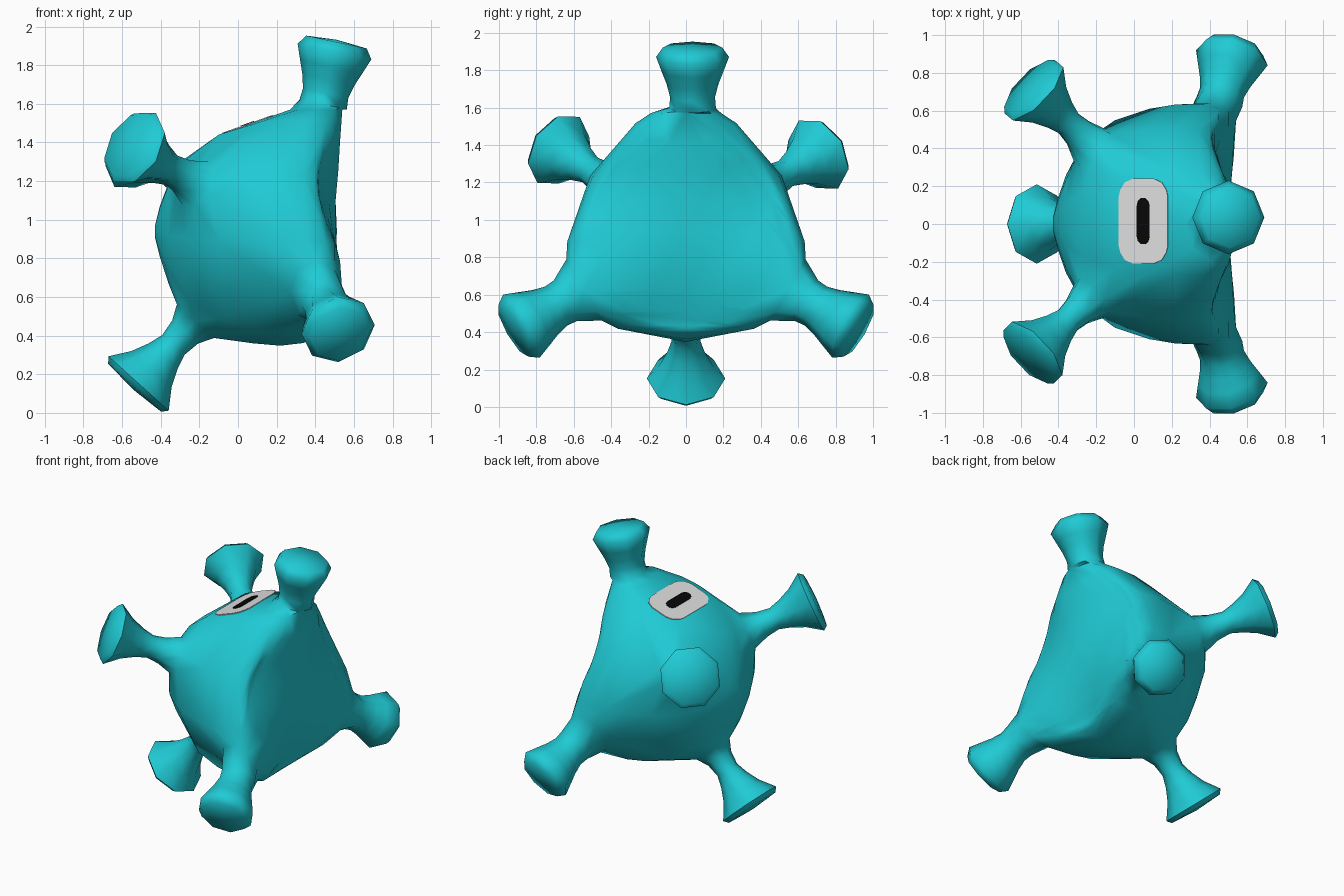
import bpy, bmesh, math
from mathutils import Vector, Matrix

cube = bpy.data.objects.get("Cube")
if cube:
    bpy.data.objects.remove(cube, do_unlink=True)

CZ = 0.94  # height of the body's long axis, which runs along x


def material(name, rgb):
    m = bpy.data.materials.new(name)
    m.use_nodes = True
    m.diffuse_color = (*rgb, 1)
    bsdf = next(n for n in m.node_tree.nodes if n.type == 'BSDF_PRINCIPLED')
    bsdf.inputs["Base Color"].default_value = (*rgb, 1)
    return m


teal = material("teal", (0.014, 0.59, 0.66))
white = material("eye_white", (0.74, 0.74, 0.74))
black = material("pupil_black", (0.002, 0.002, 0.002))


def finish(name, bm, mat, angle):
    bmesh.ops.recalc_face_normals(bm, faces=bm.faces)
    mesh = bpy.data.meshes.new(name)
    bm.to_mesh(mesh)
    bm.free()
    mesh.materials.append(mat)
    ob = bpy.data.objects.new(name, mesh)
    bpy.context.collection.objects.link(ob)
    bpy.ops.object.select_all(action='DESELECT')
    ob.select_set(True)
    bpy.context.view_layer.objects.active = ob
    bpy.ops.object.shade_smooth_by_angle(angle=math.radians(angle))


def radial(x, r, deg):
    """Point at distance r from the body axis; 0 degrees is straight up."""
    a = math.radians(deg)
    return Vector((x, r * math.sin(a), CZ + r * math.cos(a)))


def octagon(centre, normal, out, r, widen=1.0):
    """Eight points around centre; widen stretches them around the body."""
    u = Vector((1, 0, 0)).cross(out)
    v = normal.cross(u)
    return [centre + r * (u * widen * math.cos(k * math.pi / 4) + v * math.sin(k * math.pi / 4))
            for k in range(8)]


# Arm outlines from tip to neck, as (distance back from tip, radius)
FRONT_PROFILE = [(0.0, 0.16), (0.05, 0.195), (0.13, 0.165), (0.20, 0.138),
                 (0.27, 0.12), (0.33, 0.125)]
REAR_PROFILE = [(0.0, 0.185), (0.03, 0.21), (0.13, 0.14), (0.22, 0.10),
                (0.30, 0.077), (0.39, 0.09)]
# Arms: tip x, tip distance from axis, angle, lean along x, sideways shift
FRONT_ARMS = [(0.51, 0.98, 0, 0.21, 0.035), (0.53, 1.065, 120, 0.24, 0),
              (0.53, 1.065, 240, 0.24, 0)]
REAR_ARMS = [(-0.535, 0.81, 180, -0.735, 0), (-0.55, 0.84, 60, -0.735, 0),
             (-0.555, 0.83, 302.5, -0.735, 0)]

# Each arm becomes a list of rings, the last one lying on the body
arms = []
planes = []
for front, group in ((True, FRONT_ARMS), (False, REAR_ARMS)):
    for x, reach, deg, lean, shift in group:
        tip = radial(x, reach, deg) + Vector((0, shift, 0))
        out = radial(0, 1, deg) - radial(0, 0, deg)
        axis = Vector((math.sin(lean), 0, 0)) + out * math.cos(lean)
        rings = [octagon(tip - axis * back, axis, out, r)
                 for back, r in (FRONT_PROFILE if front else REAR_PROFILE)]
        root = radial(0.405, 0.63, deg) if front else radial(-0.22, 0.465, deg)
        normal = out if front else axis
        rings.append(octagon(root, normal, out, 0.135 if front else 0.13,
                             1.4 if front else 1.0))
        arms.append((rings, tip + axis * 0.012))
        planes.append((root, normal))

# Body: three-cornered, domed at -x and broadest near +x.
# Each station holds (x, radius) toward a corner, its shoulder and mid-side.
stations = [
    ((-0.43, 0.03), (-0.43, 0.03), (-0.43, 0.03)),
    ((-0.405, 0.13), (-0.405, 0.13), (-0.405, 0.13)),
    ((-0.36, 0.25), (-0.36, 0.26), (-0.36, 0.27)),
    ((-0.27, 0.38), (-0.27, 0.41), (-0.27, 0.42)),
    ((-0.10, 0.50), (-0.10, 0.552), (-0.10, 0.545)),
    ((0.08, 0.563), (0.08, 0.612), (0.08, 0.58)),
    ((0.22, 0.612), (0.22, 0.635), (0.22, 0.592)),
    ((0.36, 0.625), (0.36, 0.637), (0.34, 0.578)),
    ((0.48, 0.61), (0.45, 0.615), (0.39, 0.55)),
]
bm = bmesh.new()
hull_verts = []
for corner, shoulder, side in stations:
    for base in (0, 120, 240):
        for offset, (x, r) in ((0, corner), (25, shoulder), (60, side), (95, shoulder)):
            p = radial(x, r, base + offset)
            # Leave the flat arm roots clear
            if all((p - root).dot(normal) < -0.001 for root, normal in planes):
                hull_verts.append(bm.verts.new(p))
arm_verts = [[[bm.verts.new(p) for p in ring] for ring in rings] for rings, _ in arms]
roots = [rings[-1] for rings in arm_verts]
bmesh.ops.convex_hull(bm, input=hull_verts + [v for ring in roots for v in ring])

# Open the body at each root and grow the arm out of it
covers = [f for f in bm.faces if any(all(v in ring for v in f.verts) for ring in roots)]
bmesh.ops.delete(bm, geom=covers, context='FACES_ONLY')
for rings, (_, tip) in zip(arm_verts, arms):
    end = bm.verts.new(tip)
    for i in range(8):
        j = (i + 1) % 8
        bm.faces.new((end, rings[0][i], rings[0][j]))
        for a, b in zip(rings, rings[1:]):
            bm.faces.new((a[i], a[j], b[j], b[i]))
bmesh.ops.delete(bm, geom=[e for e in bm.edges if not e.link_faces], context='EDGES')
bmesh.ops.delete(bm, geom=[v for v in bm.verts if not v.link_faces], context='VERTS')

# Shape the +x side: three ridges run to the corners, with the sides sloping away
long_edges = [e for e in bm.edges
              if e.calc_length() > 0.2 and all(v.co.x > 0.37 for v in e.verts)]
bmesh.ops.subdivide_edges(bm, edges=long_edges, cuts=5, use_grid_fill=True)
bmesh.ops.triangulate(bm, faces=[f for f in bm.faces if len(f.verts) > 4])
for v in bm.verts:
    r = math.hypot(v.co.y, v.co.z - CZ)
    if v.co.x > 0.37 and r < 0.6:
        turn = math.atan2(v.co.y, v.co.z - CZ)
        away = (1 - math.cos(3 * turn)) / 2
        v.co.x = min(v.co.x, 0.512 + 0.05 * (r / 0.6) ** 3 - 0.10 * away * (r / 0.45) ** 2)
finish("body_with_arms", bm, teal, 65)


# Eye: thin rounded plates lying on the sloping top facet
def plate(name, quarter, height, mat):
    slope = math.atan(0.355)
    place = Matrix.Translation((0.05, 0.015, 1.4925)) @ Matrix.Rotation(-slope, 4, 'Y')
    outline = (quarter + [(-x, y) for x, y in reversed(quarter)]
               + [(-x, -y) for x, y in quarter] + [(x, -y) for x, y in reversed(quarter)])
    bm = bmesh.new()
    face = bm.faces.new([bm.verts.new((x / math.cos(slope), y, height - 0.006))
                         for x, y in outline])
    top = bmesh.ops.extrude_face_region(bm, geom=[face])
    verts = [g for g in top["geom"] if isinstance(g, bmesh.types.BMVert)]
    bmesh.ops.translate(bm, verts=verts, vec=(0, 0, 0.006))
    bm.transform(place)
    finish(name, bm, mat, 30)


plate("eye_white", [(0.13, 0.13), (0.122, 0.165), (0.098, 0.205), (0.055, 0.225)], 0.004, white)
plate("pupil", [(0.034, 0.08), (0.028, 0.106), (0.012, 0.122)], 0.007, black)
